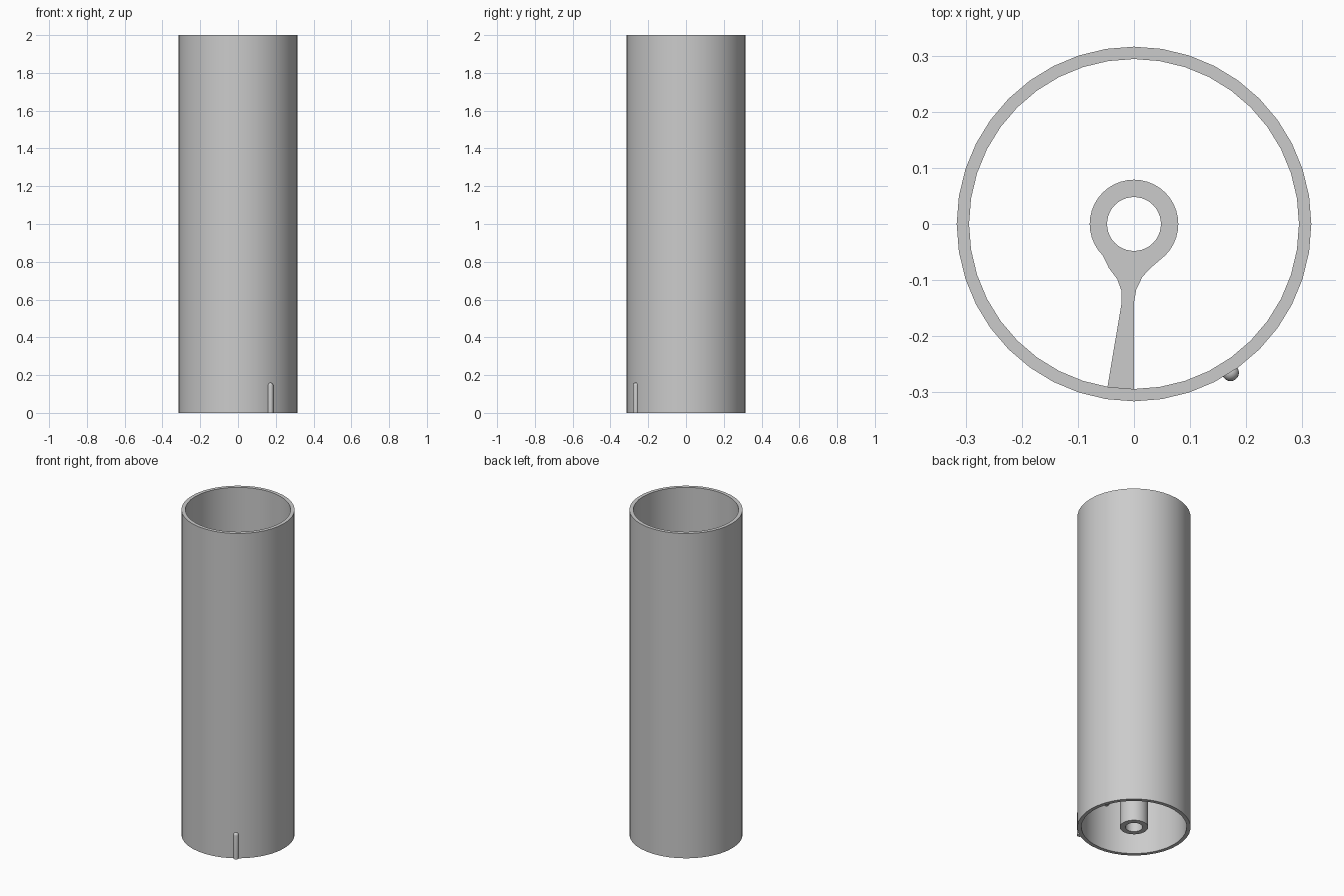
import bpy
import bmesh
import math

cube = bpy.data.objects.get("Cube")
if cube:
    bpy.data.objects.remove(cube, do_unlink=True)

grey = bpy.data.materials.new("light grey")
grey.use_nodes = True
colour = (0.6, 0.6, 0.6, 1)
grey.diffuse_color = colour
grey.node_tree.nodes["Principled BSDF"].inputs["Base Color"].default_value = colour


def finish(name, bm):
    bmesh.ops.recalc_face_normals(bm, faces=bm.faces)
    mesh = bpy.data.meshes.new(name)
    bm.to_mesh(mesh)
    bm.free()
    mesh.materials.append(grey)
    obj = bpy.data.objects.new(name, mesh)
    bpy.context.collection.objects.link(obj)
    bpy.ops.object.select_all(action="DESELECT")
    obj.select_set(True)
    bpy.context.view_layer.objects.active = obj
    bpy.ops.object.shade_smooth_by_angle(angle=math.radians(30))
    return obj


def lathe(name, profile, sides, closed):
    """Revolve (radius, height) points around z."""
    bm = bmesh.new()
    verts = [bm.verts.new((r, 0, z)) for r, z in profile]
    ring = verts + verts[:1] if closed else verts
    edges = [bm.edges.new(pair) for pair in zip(ring, ring[1:])]
    bmesh.ops.spin(bm, geom=verts + edges, cent=(0, 0, 0), axis=(0, 0, 1),
                   angle=math.tau, steps=sides, use_duplicate=False)
    bmesh.ops.remove_doubles(bm, verts=bm.verts, dist=1e-5)
    return finish(name, bm)


def pipe(name, outer, inner, bottom, top, sides):
    return lathe(name, [(outer, bottom), (outer, top), (inner, top), (inner, bottom)],
                 sides, True)


# Open outer tube and the hollow post inside it
pipe("outer_tube", 0.316, 0.294, 0, 2, 40)
HUB = 0.079
TOP = 1.0
pipe("inner_post", HUB, 0.048, 0, TOP, 40)

# Flared web joining the post to the front wall
left_edge = [(-0.045, -0.078), (-0.03, -0.098), (-0.022, -0.12), (-0.022, -0.14),
             (-0.048, -0.295)]
right_edge = [(0, -0.295), (0, -0.14), (0.004, -0.117), (0.015, -0.094), (0.03, -0.078)]
arc = [(HUB * math.cos(math.radians(a)), HUB * math.sin(math.radians(a)))
       for a in range(-54, -136, -9)]
bm = bmesh.new()
face = bm.faces.new([bm.verts.new((x, y, 0.28)) for x, y in left_edge + right_edge + arc])
raised = bmesh.ops.extrude_face_region(bm, geom=[face], use_keep_orig=True)
bmesh.ops.translate(bm, vec=(0, 0, TOP - 0.28),
                    verts=[v for v in raised["geom"] if isinstance(v, bmesh.types.BMVert)])
finish("support_web", bm)

# Round-topped locating pin on the outside
R = 0.015
dome = [(R * math.cos(math.radians(a)), 0.145 + R * math.sin(math.radians(a)))
        for a in range(0, 91, 18)]
pin = lathe("locating_pin", [(0, 0), (R, 0)] + dome, 20, False)
pin.location = (0.172, -0.265, 0)
